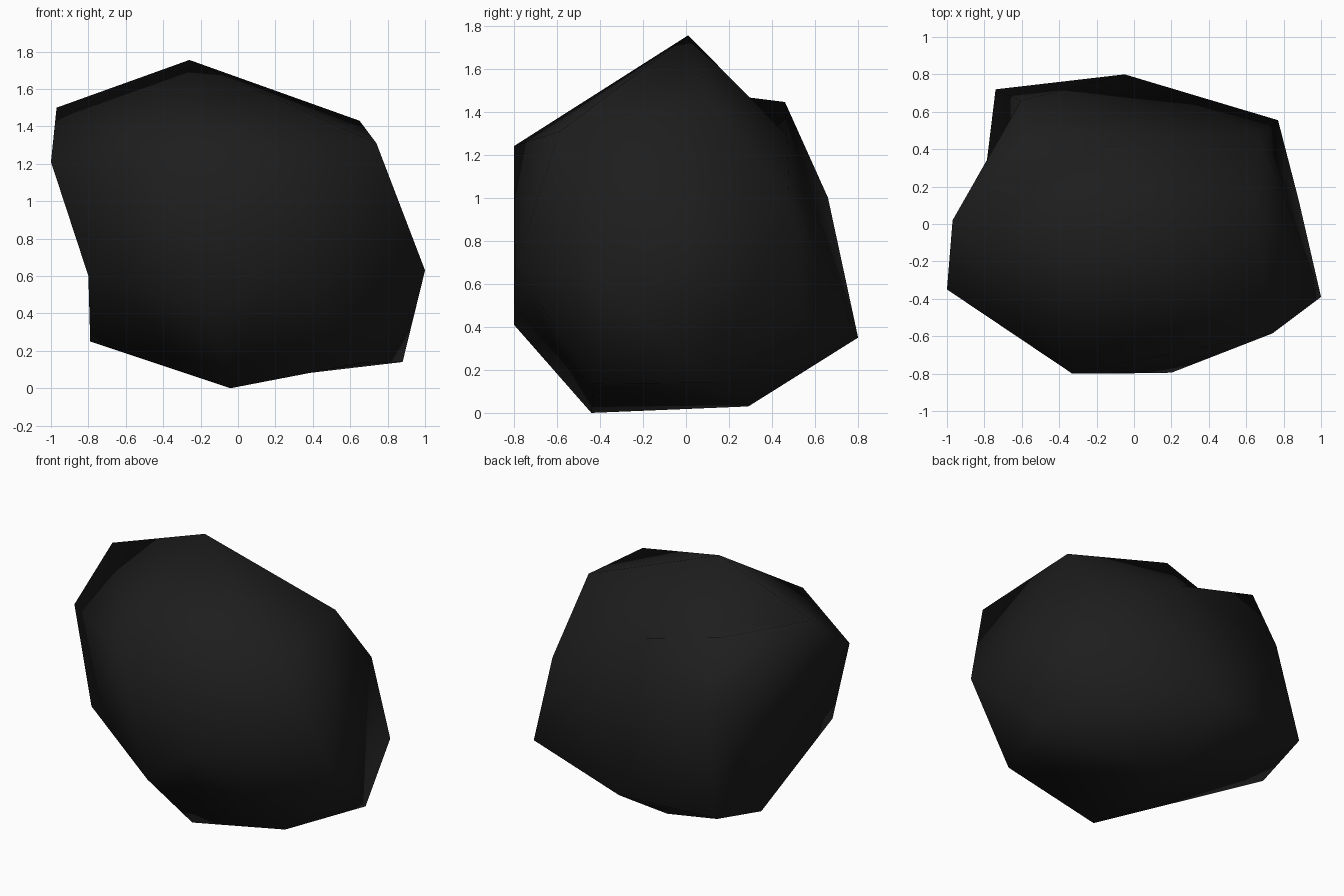
import bpy
import bmesh

if "Cube" in bpy.data.objects:
    bpy.data.objects.remove(bpy.data.objects["Cube"])

# Corners of the faceted lump, named by where they sit
corners = {
    "peak": (-0.26, 0.01, 1.755), "left_top": (-0.97, 0.02, 1.50),
    "left": (-1.0, -0.35, 1.21), "left_low": (-0.80, -0.45, 0.60),
    "left_base": (-0.79, 0.31, 0.25), "back_left_base": (-0.74, 0.72, 0.34),
    "back_left": (-0.605, 0.66, 1.0), "back_left_top": (-0.58, 0.46, 1.445),
    "right_top": (0.65, 0.13, 1.43), "front_right_top": (0.74, -0.585, 1.31),
    "right": (1.0, -0.39, 0.63), "right_base": (0.88, 0.13, 0.14),
    "front_right_base": (0.66, -0.43, 0.135), "back_right": (0.68, 0.48, 0.98),
    "back_right_base": (0.77, 0.555, 0.415), "back": (-0.05, 0.80, 0.35),
    "front_top": (-0.33, -0.80, 1.24), "front_low": (-0.13, -0.80, 0.41),
    "front_mid": (0.20, -0.795, 0.68), "base_front": (-0.04, -0.44, 0.0),
    "base_back": (-0.06, 0.29, 0.03),
}

bm = bmesh.new()
v = {name: bm.verts.new(co) for name, co in corners.items()}
bmesh.ops.convex_hull(bm, input=list(bm.verts))


def refill(region, triangles):
    """Replace the hull faces inside a region with hollowed ones."""
    inside = {v[n] for n in region}
    for f in [f for f in bm.faces if all(c in inside for c in f.verts)]:
        bm.faces.remove(f)
    for e in [e for e in bm.edges if e.is_wire]:
        bm.edges.remove(e)
    for tri in triangles:
        face = [v[n] for n in tri]
        if not bm.faces.get(face):
            bm.faces.new(face)


def crease(a, b, c, d):
    """Fold a four-cornered patch inwards along its a-c diagonal."""
    refill((a, b, c, d), ((a, b, c), (a, c, d)))


# Hollow on the left side
refill(("left_top", "left", "left_low", "left_base", "back_left_base", "back_left"),
       (("left", "left_top", "back_left"), ("left", "back_left", "left_low"),
        ("left_low", "back_left", "left_base"),
        ("back_left", "back_left_base", "left_base")))

# Notch behind the peak
rim = ("peak", "left_top", "back_left_top", "back_left", "back",
       "back_right", "right_top")
v["notch"] = bm.verts.new((0.0, 0.47, 1.29))
refill(rim, [(rim[i], rim[(i + 1) % 7], "notch") for i in range(7)]
       + [("left_top", "back_left", "back_left_top")])

# Shallow creases low down
crease("front_right_base", "base_front", "base_back", "right_base")
crease("back_right", "back_right_base", "right_base", "right")
crease("front_mid", "front_low", "base_front", "front_right_base")

bmesh.ops.holes_fill(bm, edges=[e for e in bm.edges if e.is_boundary], sides=0)
bmesh.ops.triangulate(bm, faces=list(bm.faces))
bmesh.ops.recalc_face_normals(bm, faces=list(bm.faces))
for f in bm.faces:
    f.smooth = True

mesh = bpy.data.meshes.new("coal_lump")
bm.to_mesh(mesh)
bm.free()

# One dark colour
mat = bpy.data.materials.new("coal black")
mat.diffuse_color = (0.0125, 0.0125, 0.0125, 1.0)
mat.use_nodes = True
mat.node_tree.nodes["Principled BSDF"].inputs["Base Color"].default_value = mat.diffuse_color
mesh.materials.append(mat)
lump = bpy.data.objects.new("coal_lump", mesh)
bpy.context.collection.objects.link(lump)
